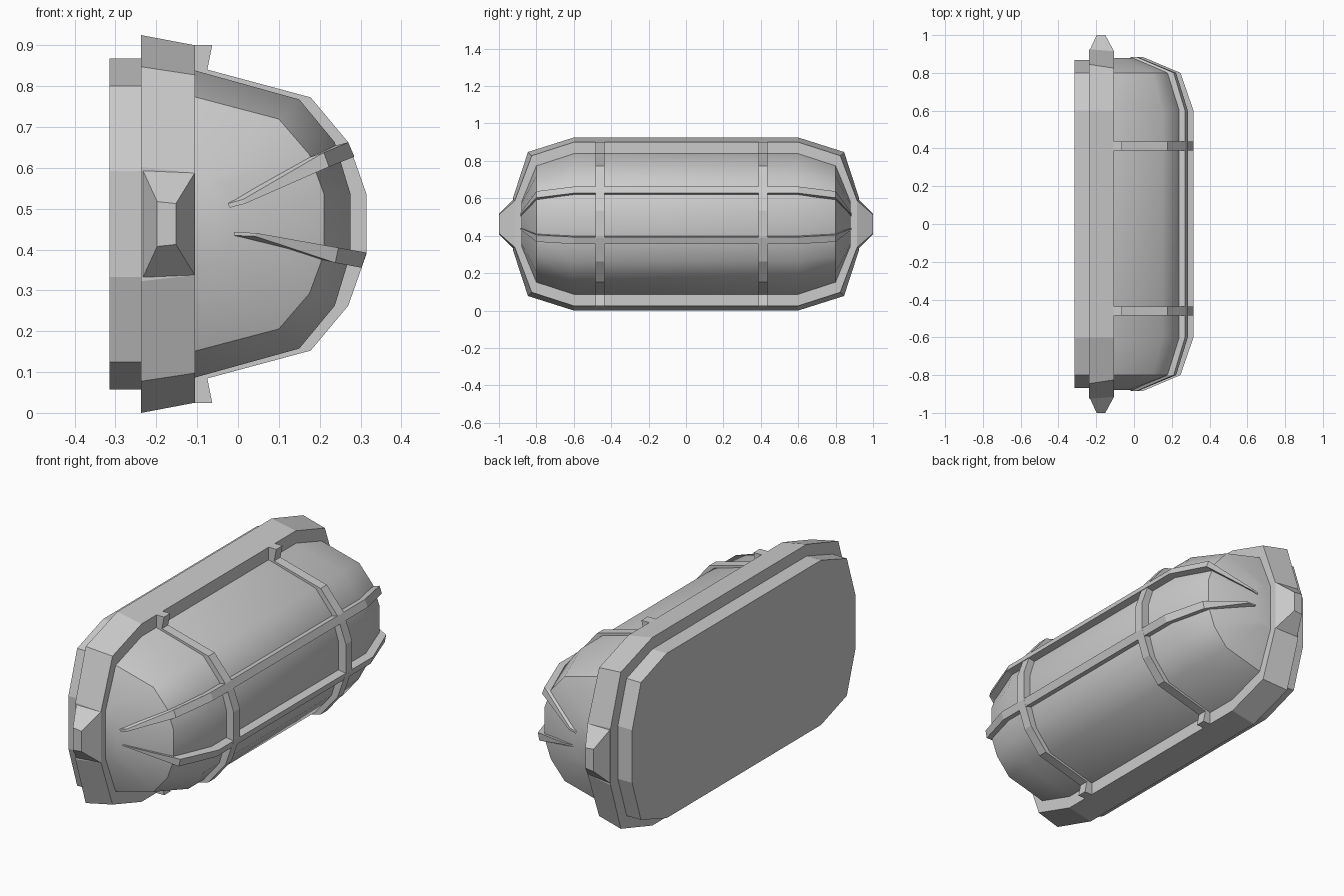
import bpy, bmesh, math

if "Cube" in bpy.data.objects:
    bpy.data.objects.remove(bpy.data.objects["Cube"])

CZ = 0.4625  # height of the lamp's long axis


def loft(name, sections, smooth=None):
    """Skin a list of closed loops (equal point counts) and cap both ends."""
    bm = bmesh.new()
    rings = [[bm.verts.new((x, y, z + CZ)) for x, y, z in s] for s in sections]
    n = len(rings[0])
    for a, b in zip(rings, rings[1:]):
        for i in range(n):
            j = (i + 1) % n
            bm.faces.new((a[i], a[j], b[j], b[i]))
    bm.faces.new(rings[0])
    bm.faces.new(rings[-1])
    bmesh.ops.recalc_face_normals(bm, faces=bm.faces)
    me = bpy.data.meshes.new(name)
    bm.to_mesh(me)
    bm.free()
    ob = bpy.data.objects.new(name, me)
    bpy.context.collection.objects.link(ob)
    if smooth:
        bpy.ops.object.select_all(action='DESELECT')
        ob.select_set(True)
        bpy.context.view_layer.objects.active = ob
        bpy.ops.object.shade_smooth_by_angle(angle=math.radians(smooth))
    return ob


def outline(x, quarter):
    """Mirror quarter outline (y, z) into a full loop at depth x."""
    q = quarter
    pts = q + [(y, -z) for y, z in q[::-1]]
    pts += [(-y, -z) for y, z in q] + [(-y, z) for y, z in q[::-1]]
    return [(x, y, z) for y, z in pts]


def arch(y, half):
    """Mirror half cross-section (x, z) into a full loop at position y."""
    return [(x, y, z) for x, z in half] + [(x, y, -z) for x, z in half[::-1]]


# Wall plate and flared rim
plate = [(0.6, 0.405), (0.8, 0.3375), (0.868, 0.13)]
loft("wall_plate", [outline(-0.315, plate), outline(-0.23, plate)])
loft("rim", [outline(-0.237, [(0.6, 0.4625), (0.845, 0.385), (0.925, 0.14)]),
             outline(-0.105, [(0.6, 0.4375), (0.825, 0.365), (0.915, 0.125)])])

# Tapered nub at each end of the rim
for s, side in ((1, "left"), (-1, "right")):
    loft("end_nub_" + side, [
        [(-0.237, s * 0.915, 0.14), (-0.106, s * 0.915, 0.125),
         (-0.106, s * 0.915, -0.125), (-0.237, s * 0.915, -0.14)],
        [(-0.198, s, 0.055), (-0.152, s, 0.05),
         (-0.152, s, -0.05), (-0.198, s, -0.055)]])

# Glass cover: full middle, tapering to small flat ends
mid = [(-0.12, 0.38), (0.15, 0.305), (0.237, 0.2), (0.275, 0.075)]
end = [(-0.12, 0.315), (0.1, 0.257), (0.175, 0.17), (0.21, 0.075)]
tip = [(-0.12, 0.12), (-0.07, 0.11), (-0.035, 0.1), (0.004, 0.036)]
loft("glass_cover", [arch(-0.88, tip), arch(-0.8, end), arch(-0.6, mid),
                     arch(0.6, mid), arch(0.8, end), arch(0.88, tip)], smooth=40)

# Guard hoops with mounting feet on the rim
hoop = [(-0.12, 0.438), (-0.063, 0.438), (-0.075, 0.378),
        (0.178, 0.31), (0.27, 0.2), (0.315, 0.072)]
for yc, side in ((-0.46, "right"), (0.412, "left")):
    loft("guard_hoop_" + side, [arch(yc - 0.024, hoop), arch(yc + 0.024, hoop)])


def guard_bar(name, mid_pts, end_pts, tip_pts):
    """Lengthwise bar; points are two outer then two buried inner corners."""
    half = [(0.6, mid_pts), (0.8, end_pts), (0.885, tip_pts)]
    stations = [(-y, p) for y, p in half[::-1]] + half
    loft(name, [[(x, y, z) for x, z in p] for y, p in stations])


# Lengthwise guard bars
guard_bar("guard_bar_upper",
          [(0.27, 0.2), (0.285, 0.165), (0.22, 0.15), (0.21, 0.185)],
          [(0.21, 0.175), (0.223, 0.14), (0.16, 0.12), (0.15, 0.155)],
          [(0.012, 0.06), (0.018, 0.05), (-0.02, 0.04), (-0.025, 0.05)])
guard_bar("guard_bar_lower",
          [(0.315, -0.07), (0.302, -0.107), (0.24, -0.09), (0.25, -0.06)],
          [(0.246, -0.058), (0.238, -0.095), (0.175, -0.08), (0.185, -0.05)],
          [(0.045, -0.022), (0.042, -0.03), (-0.01, -0.028), (-0.01, -0.02)])
